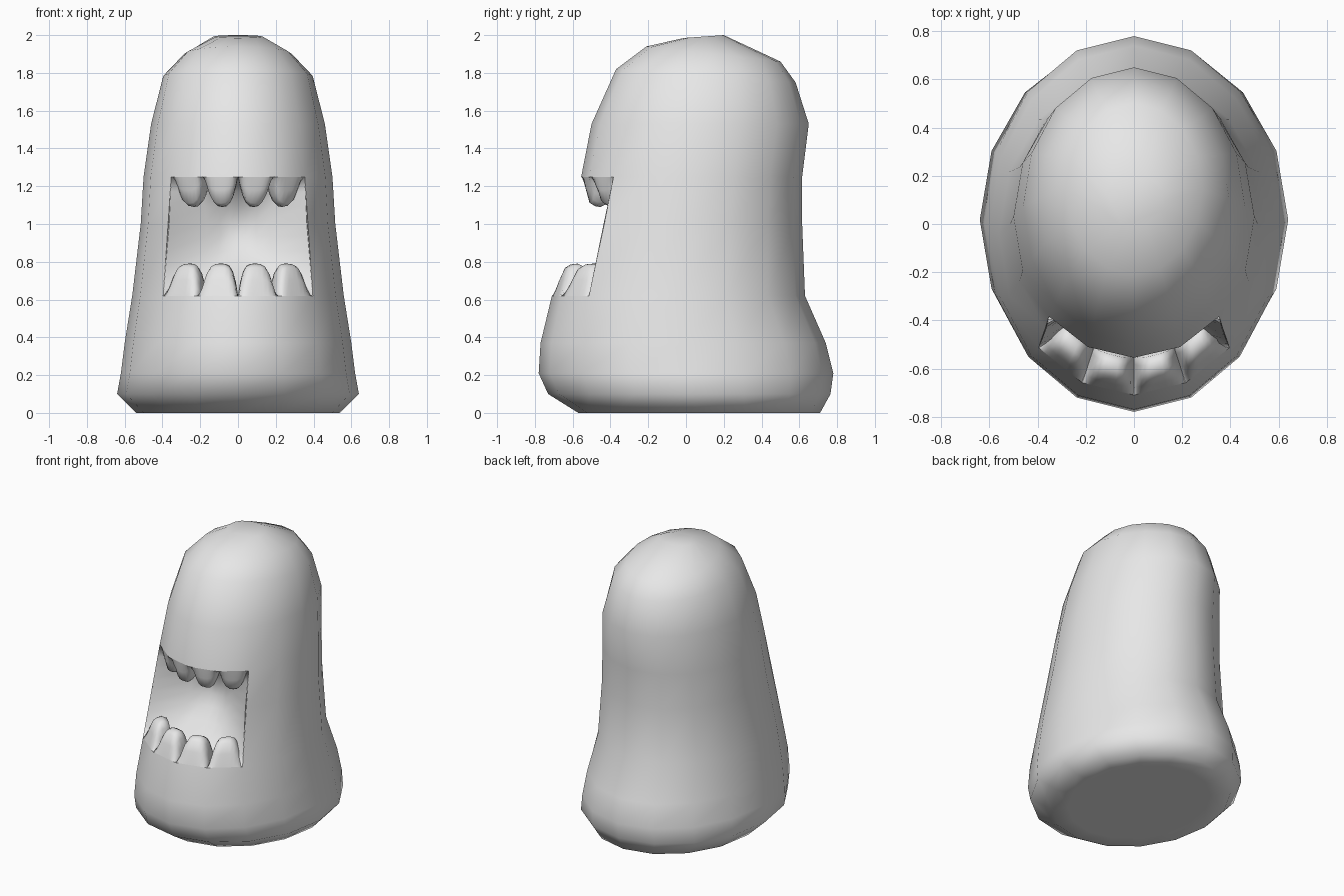
import bpy, bmesh, math

if "Cube" in bpy.data.objects:
    bpy.data.objects.remove(bpy.data.objects["Cube"], do_unlink=True)

SIDES = 16
STEP = 2 * math.pi / SIDES

grey = bpy.data.materials.new("light grey")
grey.use_nodes = True
grey.diffuse_color = (0.8, 0.8, 0.8, 1)
grey.node_tree.nodes["Principled BSDF"].inputs["Base Color"].default_value = (0.8, 0.8, 0.8, 1)

# Rings: half width, front y, back y, front z, back z
RINGS = [
    (0.43, -0.45, 0.57, 0.00, 0.00),
    (0.54, -0.57, 0.71, 0.00, 0.00),
    (0.64, -0.73, 0.765, 0.10, 0.10),
    (0.62, -0.78, 0.78, 0.21, 0.21),
    (0.60, -0.77, 0.74, 0.37, 0.37),
    (0.56, -0.71, 0.63, 0.62, 0.62),   # lower lip
    (0.515, -0.617, 0.615, 1.00, 1.00),
    (0.50, -0.555, 0.615, 1.25, 1.25),  # upper lip
    (0.46, -0.50, 0.65, 1.53, 1.53),
    (0.395, -0.37, 0.58, 1.82, 1.75),
    (0.285, -0.21, 0.50, 1.94, 1.86),
    (0.13, -0.01, 0.20, 1.985, 2.00),
]
LOW, HIGH = 5, 7


def ring_point(ring, k):
    """Point at side k of a ring; k = 0 is the front, k grows toward +x."""
    rx, yf, yb, zf, zb = ring
    c = math.cos(k * STEP)
    return (math.sin(k * STEP) * rx,
            (yf + yb) / 2 - c * (yb - yf) / 2,
            (zf + zb) / 2 + c * (zf - zb) / 2)


def inward(p, d):
    """Move a point horizontally toward the axis by d."""
    r = math.hypot(p[0], p[1])
    return (p[0] * (1 - d / r), p[1] * (1 - d / r), p[2])


def lerp(a, b, t):
    return tuple(a[i] + (b[i] - a[i]) * t for i in range(3))


def add_grid(bm, rows, flip=False):
    """Bridge rows of points into quads."""
    vs = [[bm.verts.new(p) for p in row] for row in rows]
    for lo, hi in zip(vs, vs[1:]):
        for i in range(len(lo) - 1):
            f = [lo[i], lo[i + 1], hi[i + 1], hi[i]]
            bm.faces.new(f[::-1] if flip else f)


def finish(bm, name):
    me = bpy.data.meshes.new(name)
    bm.to_mesh(me)
    bm.free()
    me.materials.append(grey)
    for p in me.polygons:
        p.use_smooth = True
    ob = bpy.data.objects.new(name, me)
    bpy.context.collection.objects.link(ob)
    return ob


# Body shell with the mouth left open
bm = bmesh.new()
rings = [[bm.verts.new(ring_point(r, k)) for k in range(SIDES)] for r in RINGS]
for r in range(len(rings) - 1):
    for k in range(SIDES):
        if LOW <= r < HIGH and k in (14, 15, 0, 1):
            continue
        n = (k + 1) % SIDES
        bm.faces.new((rings[r][k], rings[r][n], rings[r + 1][n], rings[r + 1][k]))
bm.faces.new(rings[0][::-1])
bm.faces.new(rings[-1])
finish(bm, "body")

# Hollow mouth lining
profile = [(0, 0), (0, 0.16)]
profile += [(t / 8, 0.16 + 0.22 * math.sin(math.pi * t / 8)) for t in range(1, 8)]
profile += [(1, 0.14), (1, 0)]
rows = []
for t, d in profile:
    row = []
    for k in (-2, -1.5, -1, -0.5, 0, 0.5, 1, 1.5, 2):
        a, b = math.floor(k), math.ceil(k)
        lo = lerp(ring_point(RINGS[LOW], a), ring_point(RINGS[LOW], b), 0.5)
        hi = lerp(ring_point(RINGS[HIGH], a), ring_point(RINGS[HIGH], b), 0.5)
        depth = d * math.sqrt(1 - (k / 2) ** 2)
        row.append(inward(lerp(lo, hi, t), depth))
    rows.append(row)
bm = bmesh.new()
add_grid(bm, rows)
finish(bm, "mouth_lining")


# Rounded teeth, one per side of the lip
def teeth(name, ring, height, power, section):
    bm = bmesh.new()
    for k in range(-2, 2):
        a, b = ring_point(ring, k), ring_point(ring, k + 1)
        rows = []
        for d, h in section:
            row = []
            for i in range(13):
                s = -math.cos(math.pi * i / 12)
                arch = max(0.0, 1 - abs(s) ** power)
                p = inward(lerp(a, b, (s + 1) / 2), d - 0.02 * arch * h)
                row.append((p[0], p[1], p[2] + height * h * arch))
            rows.append(row)
        add_grid(bm, rows, flip=height < 0)
    finish(bm, name)


teeth("lower_teeth", RINGS[LOW], 0.17, 4,
      [(0, 0), (0.035, 0.5), (0.07, 0.88), (0.10, 0.98), (0.13, 1), (0.16, 0.9), (0.17, 0)])
teeth("upper_teeth", RINGS[HIGH], -0.16, 2.8,
      [(0, 0), (0.02, 0.45), (0.045, 0.88), (0.075, 0.98), (0.10, 1), (0.135, 0.9), (0.145, 0)])
